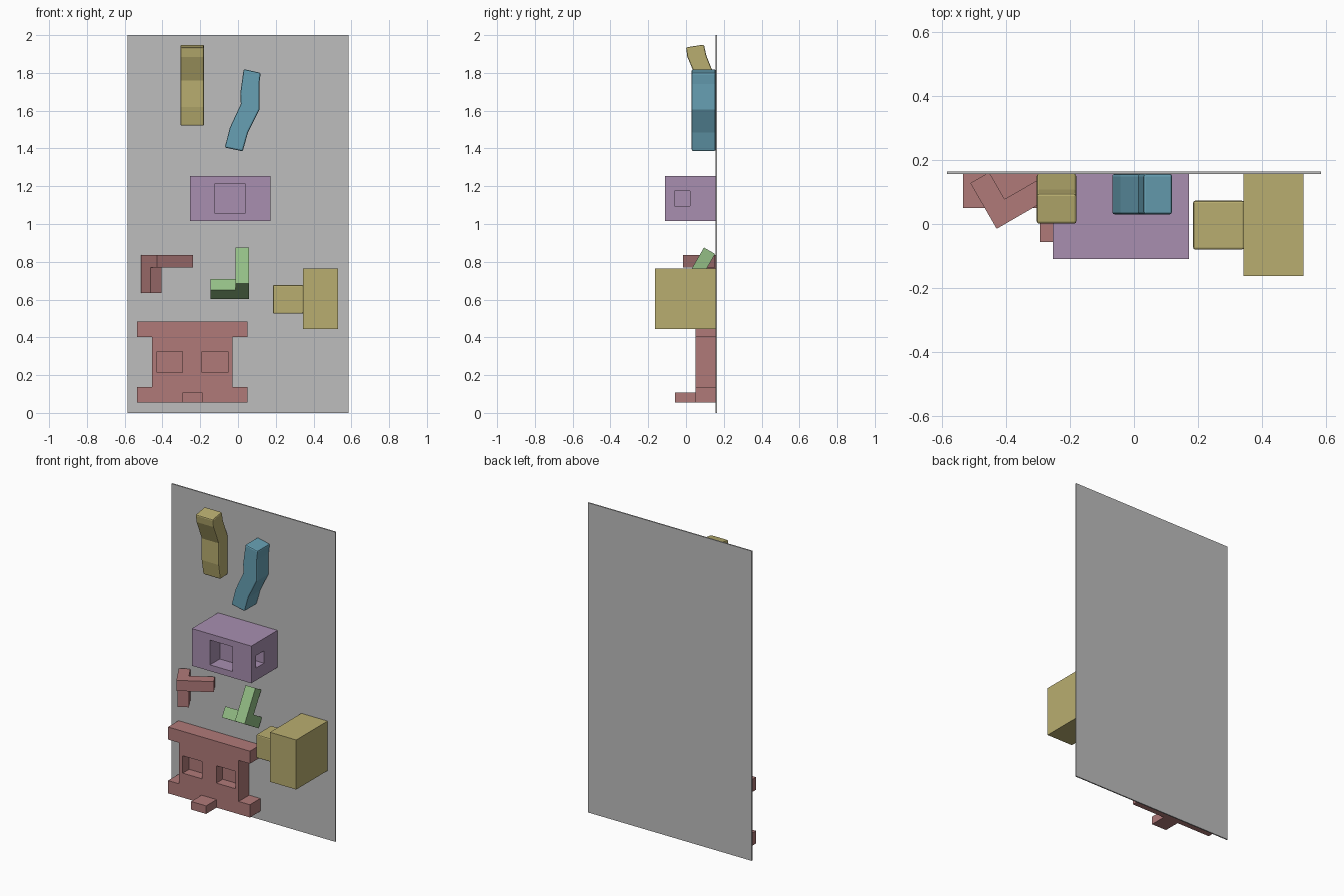
import bpy, bmesh, math
from mathutils import Vector

if "Cube" in bpy.data.objects:
    bpy.data.objects.remove(bpy.data.objects["Cube"])

WALL = 0.157  # front surface of the backing panel


def material(name, rgb):
    lin = [(c / 255 / 12.92) if c < 11 else ((c / 255 + 0.055) / 1.055) ** 2.4 for c in rgb]
    m = bpy.data.materials.new(name)
    m.diffuse_color = (*lin, 1)
    m.use_nodes = True
    m.node_tree.nodes["Principled BSDF"].inputs["Base Color"].default_value = m.diffuse_color
    return m


GREY = material("grey", (190, 190, 190))
GOLD = material("gold", (185, 174, 112))
BLUE = material("blue", (103, 160, 180))
PURPLE = material("purple", (168, 143, 176))
RED = material("red", (176, 122, 121))
GREEN = material("green", (147, 190, 133))


def finish(name, bm, mat, bevel=0):
    bmesh.ops.recalc_face_normals(bm, faces=bm.faces[:])
    me = bpy.data.meshes.new(name)
    bm.to_mesh(me)
    bm.free()
    ob = bpy.data.objects.new(name, me)
    bpy.context.collection.objects.link(ob)
    if mat:
        me.materials.append(mat)
    if bevel:
        b = ob.modifiers.new("bevel", 'BEVEL')
        b.width, b.segments = bevel, 2
    return ob


def prism(name, points, sweep, mat, bevel=0):
    """Extrude a closed outline of 3D points along a vector."""
    bm = bmesh.new()
    f = bm.faces.new([bm.verts.new(p) for p in points])
    new = bmesh.ops.extrude_face_region(bm, geom=[f])['geom']
    bmesh.ops.translate(bm, vec=sweep, verts=[v for v in new if isinstance(v, bmesh.types.BMVert)])
    return finish(name, bm, mat, bevel)


def box(name, x, y, z, mat, bevel=0):
    pts = [(x[0], y[0], z[0]), (x[1], y[0], z[0]), (x[1], y[0], z[1]), (x[0], y[0], z[1])]
    return prism(name, pts, (0, y[1] - y[0], 0), mat, bevel)


def cut(ob, *ranges):
    """Carve box-shaped pockets and bake the result."""
    for r in ranges:
        cutter = box("cutter", *r, None)
        cutter.hide_render = True
        m = ob.modifiers.new("pocket", 'BOOLEAN')
        m.operation, m.solver, m.object = 'DIFFERENCE', 'EXACT', cutter
        bpy.context.view_layer.update()
        deps = bpy.context.evaluated_depsgraph_get()
        baked = bpy.data.meshes.new_from_object(ob.evaluated_get(deps))
        ob.modifiers.clear()
        ob.data = baked
        bpy.data.objects.remove(cutter)


def elbow(name, corner, u, v, t, drop, mat):
    """L-shaped bracket in the u-v plane, thick along t, with a leg along drop."""
    c, u, v, t, drop = (Vector(a) for a in (corner, u, v, t, drop))
    at = lambda a, b: c + u * a + v * b
    w = 0.068
    outline = [(0, 0), (0.22, 0), (0.22, w), (w, w), (w, 0.165), (0, 0.165)]
    prism(name + "_arms", [at(*p) for p in outline], t, mat)
    start = t if t.dot(drop) > 0 else Vector()
    leg = [(0, 0.068), (w, 0.068), (w, 0.165), (0, 0.165)]
    prism(name + "_leg", [at(*p) + start for p in leg], drop, mat)


# Backing panel
box("panel", (-0.585, 0.585), (WALL, 0.165), (0, 2), GREY)

# Gold blocks on the right
box("large_block", (0.343, 0.53), (-0.163, WALL), (0.445, 0.765), GOLD)
box("side_block", (0.185, 0.345), (-0.08, 0.073), (0.525, 0.677), GOLD, 0.007)

# Hollowed box with a front and a side pocket
hollow = box("hollow_box", (-0.253, 0.172), (-0.11, WALL), (1.015, 1.255), PURPLE)
cut(hollow, ((-0.123, 0.037), (-0.2, -0.01), (1.055, 1.215)),
    ((0.072, 0.3), (-0.06, 0.02), (1.095, 1.175)))

# Flanged base plate with two windows and a front step
base = [(-0.535, 0.055), (0.05, 0.055), (0.05, 0.137), (-0.03, 0.137), (-0.03, 0.402), (0.05, 0.402),
        (0.05, 0.483), (-0.535, 0.483), (-0.535, 0.402), (-0.455, 0.402), (-0.455, 0.137), (-0.535, 0.137)]
plate = prism("base_plate", [(x, 0.05, z) for x, z in base], (0, WALL - 0.05, 0), RED)
cut(plate, *[((x, x + 0.137), (-0.1, 0.115), (0.213, 0.325)) for x in (-0.43, -0.19)])
box("step", (-0.295, -0.188), (-0.057, 0.05), (0.055, 0.107), RED)

# Two elbow brackets turned 30 degrees
s, k = 0.5, math.cos(math.radians(30))
elbow("red_elbow", (-0.43, -0.015, 0.769), (k, s, 0), (-s, k, 0), (0, 0, 0.068), (0, 0, -0.135), RED)
elbow("green_elbow", (0.058, -0.015, 0.685), (0, s, k), (0, k, -s), (-0.07, 0, 0), (-0.134, 0, 0), GREEN)

# Bent bars
gold_side = [(0.0, 1.935), (0.007, 1.885), (0.06, 1.76), (0.06, 1.62), (0.078, 1.52),
             (WALL, 1.525), (WALL, 1.77), (0.108, 1.89), (0.095, 1.95)]
prism("gold_bent_bar", [(-0.305, y, z) for y, z in gold_side], (0.125, 0, 0), GOLD, 0.008)
blue_front = [(0.03, 1.82), (0.012, 1.69), (0.015, 1.635), (-0.043, 1.51), (-0.07, 1.405),
              (0.025, 1.385), (0.053, 1.485), (0.113, 1.605), (0.113, 1.74), (0.12, 1.80)]
prism("blue_bent_bar", [(x, 0.03, z) for x, z in blue_front], (0, WALL - 0.03, 0), BLUE, 0.008)
